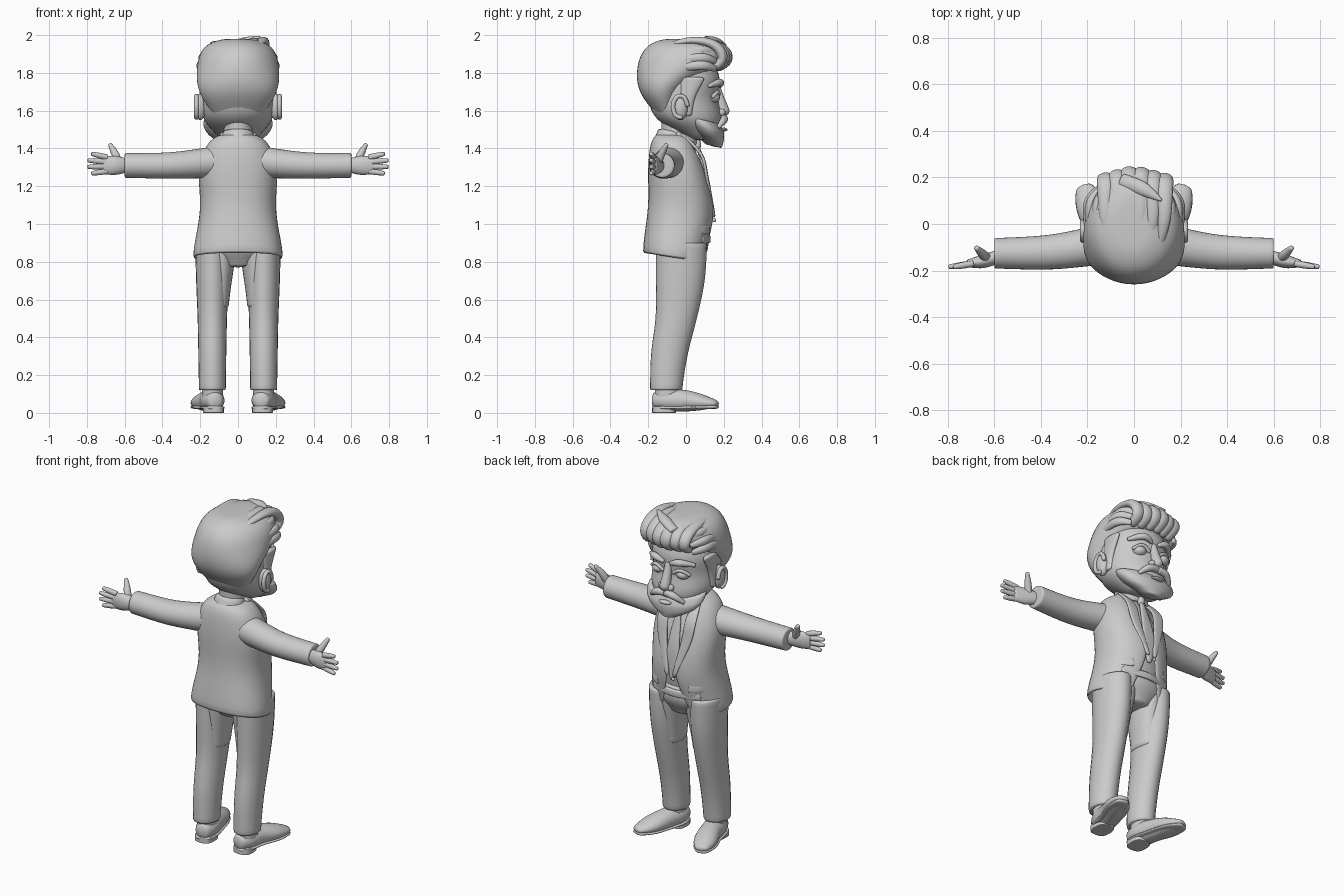
import bpy, bmesh
from math import sin, cos, pi, radians, copysign
from mathutils import Vector, Matrix

default_cube = bpy.data.objects.get("Cube")
if default_cube:
    bpy.data.objects.remove(default_cube)

COLOUR = (.6, .6, .6, 1)
grey = bpy.data.materials.new("plain_grey")
grey.use_nodes = True
grey.diffuse_color = COLOUR
grey.node_tree.nodes["Principled BSDF"].inputs["Base Color"].default_value = COLOUR

X_AXIS, Y_AXIS, Z_AXIS = Matrix.Identity(3)


def finish(name, bm, mirror=False, thickness=0, subdivide=True):
    """Turn a bmesh into a smooth, optionally mirrored object."""
    bmesh.ops.recalc_face_normals(bm, faces=bm.faces)
    mesh = bpy.data.meshes.new(name)
    bm.to_mesh(mesh)
    bm.free()
    mesh.materials.append(grey)
    mesh.shade_smooth()
    part = bpy.data.objects.new(name, mesh)
    bpy.context.collection.objects.link(part)
    if mirror:
        part.modifiers.new("mirror", 'MIRROR').use_mirror_merge = False
    if thickness:
        part.modifiers.new("thickness", 'SOLIDIFY').thickness = thickness
    if subdivide:
        smooth = part.modifiers.new("subdivision", 'SUBSURF')
        smooth.levels = smooth.render_levels = 1


def blend(values, t):
    """Smooth curve through evenly spaced values; a single value is constant."""
    if isinstance(values, (int, float)):
        return values
    last = len(values) - 1
    i = min(int(t * last), last - 1)
    f = t * last - i
    before, start, end, after = (values[max(0, min(last, i + k))] for k in (-1, 0, 1, 2))
    bend = (start - end) * 2 + (after - start + end - before) / 2
    return (start + (end - before) * (f / 2) + (end - start) * (f * f * 3)
            - ((end - before) + (after - start) / 2) * (f * f) + bend * (f * f * f))


def loft(name, path, width, depth, up=Z_AXIS, axis=None, steps=10, sides=12, power=2,
         tilt=0, opening=None, crisp=False, **options):
    """Skin oval sections along a path; an opening leaves a gap facing forward."""
    bm = bmesh.new()
    path = [Vector(point) for point in path]
    count = sides + 1 if opening else sides
    grow = 3 / (2 + cos(2 * pi / sides))
    rings = []
    for step in range(steps + 1):
        t = step / steps
        centre = blend(path, t)
        along = axis or blend(path, min(t + .01, 1)) - blend(path, max(t - .01, 0))
        side = up.cross(along).normalized()
        high = along.cross(side).normalized()
        gap = radians(blend(opening, t)) if opening else 0
        ring = []
        for k in range(count):
            angle = pi / 2 + gap + (2 * pi - 2 * gap) * k / sides
            c, s = (copysign(abs(v) ** (2 / power), v) for v in (cos(angle), sin(angle)))
            offset = (side * c * blend(width, t) + high * s * blend(depth, t)) * grow
            offset.z -= blend(tilt, t) * offset.y
            ring.append(bm.verts.new(centre + offset))
        rings.append(ring)
    for low, top in zip(rings, rings[1:]):
        for k in range(sides):
            n = (k + 1) % count
            bm.faces.new((low[k], low[n], top[n], top[k]))
    if not opening:
        caps = [bm.faces.new(rings[0]), bm.faces.new(rings[-1])]
        if crisp:
            bmesh.ops.inset_individual(bm, faces=caps, thickness=.01)
    finish(name, bm, **options)


def stack(name, bottom, top, half_width, back, front, centre=0, dome=False, steps=12, **options):
    """Upright form; dome crowds the sections towards the top."""
    times = [k / steps for k in range(steps + 1)]
    backs = [blend(back, t) for t in times]
    fronts = [blend(front, t) for t in times]
    rises = [sin(t * pi / 2) if dome else t for t in times]
    path = [(centre, (b + f) / 2, bottom + (top - bottom) * rise)
            for b, f, rise in zip(backs, fronts, rises)]
    depth = [(f - b) / 2 for b, f in zip(backs, fronts)]
    loft(name, path, half_width, depth, up=Y_AXIS, axis=Z_AXIS, steps=steps, **options)


def ball(name, at, size, mirror=False):
    bm = bmesh.new()
    placement = Matrix.LocRotScale(Vector(at), None, Vector(size))
    bmesh.ops.create_uvsphere(bm, u_segments=24, v_segments=16, radius=1, matrix=placement)
    finish(name, bm, mirror=mirror, subdivide=False)


# Head and beard
stack("head", bottom=1.44, top=1.88, half_width=(.09, .18, .19, .19, .15),
      back=(.02, -.15, -.2, -.2, -.17), front=(.16, .19, .17, .18, .14), sides=20)
stack("beard", bottom=1.41, top=1.56, half_width=(.05, .14, .18, .18),
      back=(.1, .02, -.03), front=(.19, .2, .2, .18), sides=20, tilt=.25)

# Face
ball("lower_lip", at=(0, .2, 1.5), size=(.04, .02, .01))
loft("moustache", path=[(0, .2, 1.56), (.06, .2, 1.55), (.11, .17, 1.51)],
     width=(.02, .02, .01), depth=(.02, .02, .01), mirror=True)
loft("nose_bridge", path=[(0, .16, 1.73), (0, .18, 1.66), (0, .2, 1.6)],
     width=(.02, .03), depth=(.02, .03), up=Y_AXIS)
ball("nose_tip", at=(0, .2, 1.6), size=(.03, .03, .03))
ball("nostril", at=(.03, .19, 1.59), size=(.02, .02, .02), mirror=True)
ball("eye", at=(.08, .14, 1.67), size=(.04, .04, .03), mirror=True)
loft("eyelid", path=[(.03, .17, 1.67), (.08, .17, 1.7), (.13, .14, 1.67)],
     width=.01, depth=.01, mirror=True)
loft("eyebrow", path=[(.02, .18, 1.73), (.08, .18, 1.75), (.15, .12, 1.73)],
     width=(.01, .02, .01), depth=(.01, .02, .01), mirror=True)

# Ears
ball("ear", at=(.2, -.03, 1.62), size=(.03, .04, .07), mirror=True)
ear_arc = [(.22, -.03 + .04 * cos(a), 1.62 + .06 * sin(a)) for a in range(6)]
loft("ear_rim", path=ear_arc, width=.012, depth=.012, up=X_AXIS, steps=15, mirror=True)

# Hair: cap, upswept locks, side-swept tip, temples and sideburns
stack("hair", bottom=1.52, top=1.98, half_width=(.1, .205, .215, .17, .06),
      back=(-.12, -.245, -.255, -.2, -.1), front=(-.04, -.01, .2, .21, .1),
      sides=24, dome=True)
for number in range(-2, 4):
    x = number * .05 - .02
    inset = abs(x) * .25
    lift = number * .004
    loft("quiff_lock", path=[(x, .16 - inset, 1.82), (x, .23 - inset, 1.87), (x, .18 - inset, 1.94 + lift),
                             (x, 0, 1.96 + lift), (x * .7, -.15, 1.92)],
         width=(.02, .03, .02, .01), depth=(.02, .04, .03, .01), up=X_AXIS)
loft("swept_tip", path=[(-.06, .19, 1.94), (.04, .15, 1.97), (.12, .1, 1.99)],
     width=(.03, .03, .005), depth=(.02, .02, .005))
for layer in range(3):
    x, z = .2 - .01 * layer ** 2, 1.82 + .04 * layer
    loft("temple_lock", path=[(x - .05, .16, z), (x, .08, z + .02), (x - .01, -.09, z)],
         width=(.01, .02, .01), depth=(.015, .025, .015), mirror=True)
stack("sideburn", bottom=1.57, top=1.78, centre=.185, half_width=.018,
      back=-.03, front=(.03, .05, .1), mirror=True)

# Neck, shirt and tie
stack("neck", bottom=1.38, top=1.58, half_width=.075, back=-.13, front=.03)
stack("shirt", bottom=.88, top=1.45, half_width=(.19, .17, .17, .16, .08),
      back=(-.18, -.18, -.13), front=(.09, .12, .1, .03), sides=20)
loft("shirt_collar", path=[(0, .05, 1.43), (.06, .03, 1.45), (.08, -.05, 1.48)],
     width=(.01, .03, .02), depth=.01, up=Y_AXIS, mirror=True)
ball("tie_knot", at=(0, .06, 1.42), size=(.02, .02, .03))
loft("tie", path=[(0, .06, 1.42), (0, .12, 1.2), (0, .13, 1)],
     width=(.01, .03, .04, .01), depth=.01, up=Y_AXIS, power=3)

# Jacket
stack("jacket", bottom=.82, top=1.475, half_width=(.24, .2, .207, .16, .08),
      back=(-.23, -.2, -.2, -.185, -.15), front=(.1, .15, .11, .05, .01),
      opening=(20, 5, 16, 34, 48), tilt=(.15, 0), sides=24, power=2.3,
      dome=True, thickness=.016)
loft("lapel", path=[(.08, -.03, 1.48), (.09, .08, 1.37), (.08, .11, 1.25), (.02, .15, 1.03)],
     width=(.015, .034, .03, .01), depth=.009, up=Y_AXIS, power=3, mirror=True)
stack("jacket_collar", bottom=1.43, top=1.5, half_width=(.1, .075),
      back=(-.17, -.145), front=(.02, -.01), tilt=.15, steps=4)
loft("pocket_flap", path=[(.1, .12, .97), (.15, .09, .97), (.19, .04, .98)],
     width=.008, depth=.022, power=4, mirror=True)
ball("jacket_button", at=(-.02, .15, 1.02), size=(.01, .01, .01))

# Sleeves and hands
loft("sleeve", path=[(.1, -.08, 1.33), (.35, -.12, 1.31), (.6, -.126, 1.31)],
     width=(.09, .075, .065), depth=(.085, .07, .065), axis=X_AXIS, sides=16,
     crisp=True, mirror=True)
loft("palm", path=[(.58, -.14, 1.31), (.65, -.16, 1.31), (.72, -.17, 1.31)],
     width=(.03, .03, .015), depth=(.035, .05, .045), axis=X_AXIS, mirror=True)
for finger in range(4):
    spread = finger - 1.5
    reach = .8 - .01 * spread ** 2
    loft("finger", path=[(.69, -.17, 1.316 - .024 * spread), (reach, -.185, 1.32 - .035 * spread)],
         width=(.014, .014, .01), depth=(.015, .015, .01), sides=8, mirror=True)
loft("thumb", path=[(.63, -.15, 1.32), (.65, -.13, 1.37), (.68, -.1, 1.425)],
     width=(.02, .02, .01), depth=(.02, .02, .01), up=Y_AXIS, mirror=True)

# Trousers
stack("hips", bottom=.77, top=.96, half_width=(.1, .2, .18), back=(-.12, -.17, -.17),
      front=(.07, .115, .115))
stack("trouser_leg", bottom=.12, top=.9, centre=.136, half_width=(.071, .074, .078, .086, .09),
      back=(-.19, -.185, -.16, -.16, -.16), front=(-.02, .01, .06, .1, .11),
      crisp=True, mirror=True)
stack("inner_thigh", bottom=.55, top=.88, centre=.09, half_width=(.04, .08),
      back=(-.12, -.15), front=(.04, .1), mirror=True)
loft("belt", path=[(-.16, .08, .92), (0, .12, .92), (.16, .08, .92)],
     width=.012, depth=.02, power=4)


# Shoes: toes turned outward
def foot(name, height, toe_height, depth, **options):
    loft(name, path=[(.12, -.18, height), (.15, -.02, height), (.22, .17, toe_height)],
         width=(.035, .062, .06, .066, .03), depth=depth, mirror=True, **options)


stack("ankle", bottom=.05, top=.16, centre=.135, half_width=.055, back=-.165, front=-.03, mirror=True)
foot("shoe", height=.065, toe_height=.047, depth=(.04, .06, .05, .015))
foot("shoe_sole", height=.028, toe_height=.032, depth=.01, power=3)
stack("shoe_heel", bottom=0, top=.035, centre=.13, half_width=.054, back=-.178, front=-.055,
      power=3, steps=4, crisp=True, mirror=True)
